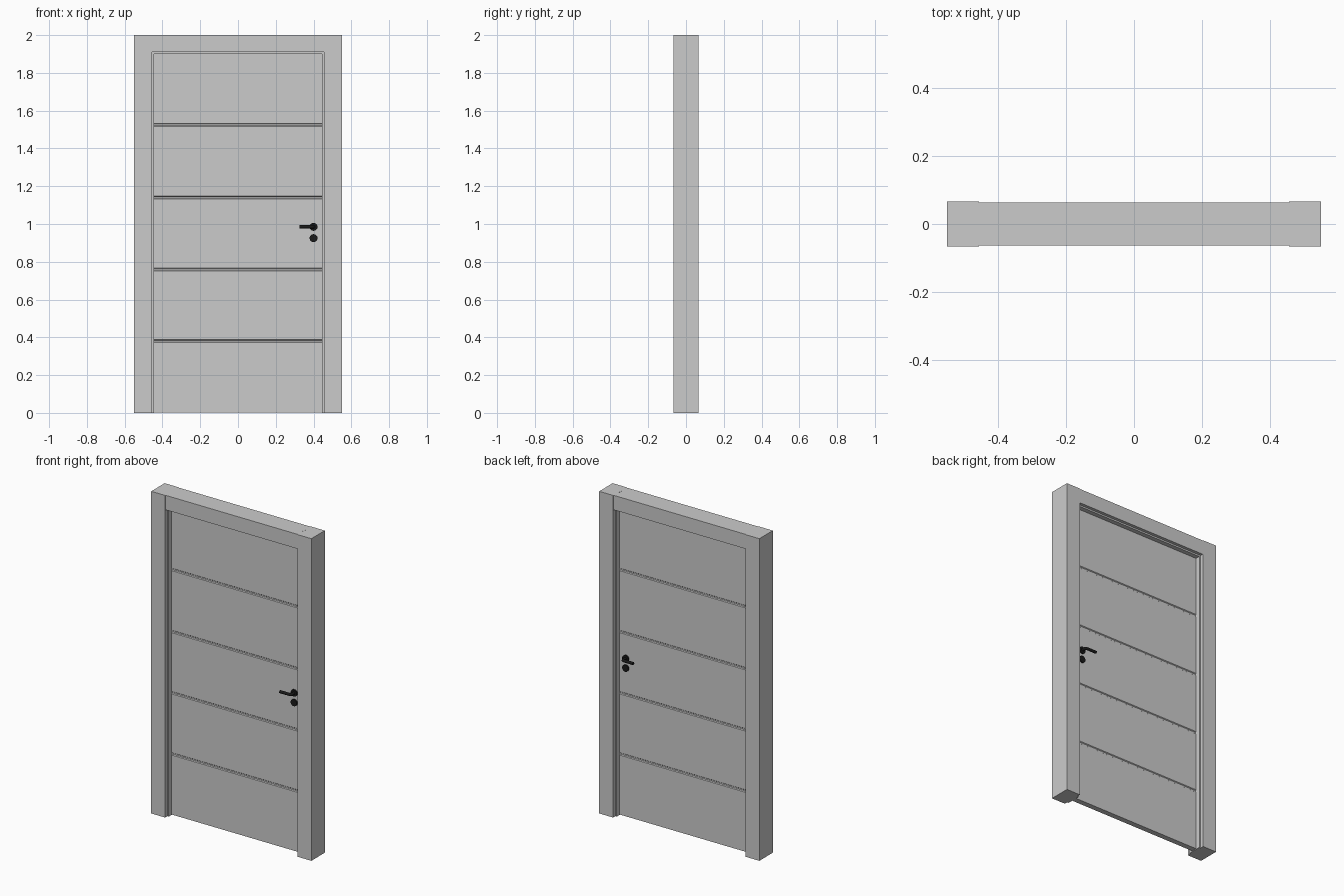
import bpy, bmesh, math
from mathutils import Matrix, Vector

if "Cube" in bpy.data.objects:
    bpy.data.objects.remove(bpy.data.objects["Cube"])

black = bpy.data.materials.new("black_metal")
black.diffuse_color = (0.01, 0.01, 0.01, 1)
black.use_nodes = True
black.node_tree.nodes["Principled BSDF"].inputs["Base Color"].default_value = black.diffuse_color


def finish(name, bm, mat=None):
    bmesh.ops.recalc_face_normals(bm, faces=bm.faces)
    me = bpy.data.meshes.new(name)
    bm.to_mesh(me)
    bm.free()
    ob = bpy.data.objects.new(name, me)
    bpy.context.collection.objects.link(ob)
    if mat:
        me.materials.append(mat)
    return ob


def box(name, x0, x1, y0, y1, z0, z1, mat=None):
    bm = bmesh.new()
    bmesh.ops.create_cube(bm, size=1)
    for v in bm.verts:
        v.co = Vector(((x0 + x1) / 2 + v.co.x * (x1 - x0),
                       (y0 + y1) / 2 + v.co.y * (y1 - y0),
                       (z0 + z1) / 2 + v.co.z * (z1 - z0)))
    return finish(name, bm, mat)


def smooth(ob):
    bpy.ops.object.select_all(action='DESELECT')
    ob.select_set(True)
    bpy.context.view_layer.objects.active = ob
    bpy.ops.object.shade_smooth_by_angle(angle=math.radians(35))


def disc(name, x, y0, y1, z, r):
    bm = bmesh.new()
    m = Matrix.Translation((x, (y0 + y1) / 2, z)) @ Matrix.Rotation(math.pi / 2, 4, 'X')
    bmesh.ops.create_cone(bm, cap_ends=True, segments=32, radius1=r, radius2=r,
                          depth=abs(y1 - y0), matrix=m)
    smooth(finish(name, bm, black))


LEAF = 0.017   # half thickness of the door leaf

# Frame: full-depth posts with a stepped lining, and a slightly recessed head
for s, side in ((-1, "left"), (1, "right")):
    a, b, c = 0.445 * s, 0.455 * s, 0.55 * s
    box(side + "_jamb", min(b, c), max(b, c), -0.066, 0.066, 0, 2)
    box(side + "_lining", min(a, b), max(a, b), -0.044, 0.044, 0, 1.91)
box("frame_head", -0.455, 0.455, -0.063, 0.063, 1.91, 2)
box("head_lining", -0.445, 0.445, -0.044, 0.044, 1.90, 1.91)
box("top_tab", 0.448, 0.458, -0.013, 0.013, 1.99, 2.001)

# Leaf: grooved profile extruded across the width
front = [(-LEAF, 0.003)]
for z in (0.38, 0.76, 1.14, 1.525):
    front += [(-LEAF, z - 0.008), (-LEAF + 0.005, z - 0.004),
              (-LEAF + 0.005, z + 0.004), (-LEAF, z + 0.008)]
front.append((-LEAF, 1.899))
profile = front + [(-y, z) for y, z in reversed(front)]
bm = bmesh.new()
face = bm.faces.new([bm.verts.new((-0.444, y, z)) for y, z in profile])
ext = bmesh.ops.extrude_face_region(bm, geom=[face])
bmesh.ops.translate(bm, vec=(0.888, 0, 0),
                    verts=[g for g in ext["geom"] if isinstance(g, bmesh.types.BMVert)])
finish("door_leaf", bm)

# Handles on both faces: rose, bent lever, lock escutcheon
for s, side in ((-1, "front"), (1, "back")):
    f = s * LEAF
    disc(side + "_rose", 0.40, f, s * (LEAF + 0.008), 0.985, 0.021)
    disc(side + "_lock", 0.40, f, s * (LEAF + 0.008), 0.925, 0.021)
    cu = bpy.data.curves.new(side + "_lever", 'CURVE')
    cu.dimensions = '3D'
    cu.bevel_depth = 0.009
    cu.bevel_resolution = 3
    cu.use_fill_caps = True
    sp = cu.splines.new('POLY')
    path = [(0.40, LEAF), (0.40, 0.043), (0.397, 0.049), (0.39, 0.052), (0.325, 0.052)]
    sp.points.add(len(path) - 1)
    for p, (x, y) in zip(sp.points, path):
        p.co = (x, s * y, 0.985, 1)
    cu.materials.append(black)
    ob = bpy.data.objects.new(side + "_lever", cu)
    bpy.context.collection.objects.link(ob)
